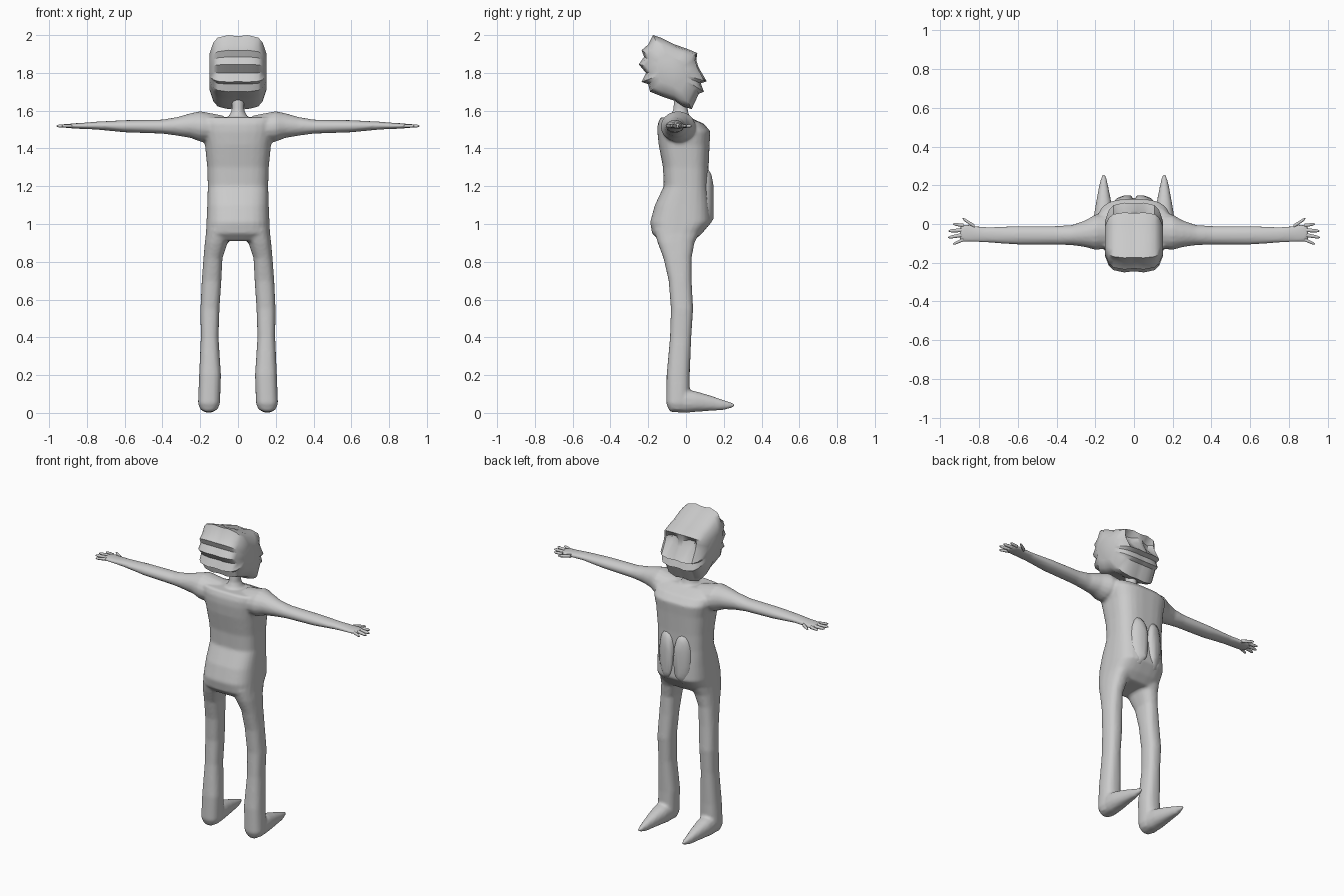
import bpy, bmesh, math

AX = {'x': (0, 1, 2), 'y': (1, 0, 2), 'z': (2, 0, 1)}


def finish(name, bm, angle=40):
    bmesh.ops.recalc_face_normals(bm, faces=bm.faces)
    me = bpy.data.meshes.new(name)
    bm.to_mesh(me)
    bm.free()
    ob = bpy.data.objects.new(name, me)
    bpy.context.collection.objects.link(ob)
    bpy.ops.object.select_all(action='DESELECT')
    bpy.context.view_layer.objects.active = ob
    ob.select_set(True)
    bpy.ops.object.shade_smooth_by_angle(angle=math.radians(angle))
    return ob


def skin(bm, rings):
    vs = [[bm.verts.new(p) for p in r] for r in rings]
    n = len(vs[0])
    for a, b in zip(vs, vs[1:]):
        for i in range(n):
            j = (i + 1) % n
            bm.faces.new((a[i], a[j], b[j], b[i]))
    bm.faces.new(vs[0])
    bm.faces.new(vs[-1])


def loft(bm, axis, rows, n=16, power=2.0, mirror=False):
    """Rows: (position on axis, min and max of first other axis, min and max of second)."""
    t, u, v = AX[axis]
    for s in ((1, -1) if mirror else (1,)):
        rings = []
        for pos, u0, u1, v0, v1 in rows:
            ring = []
            for k in range(n):
                a = 2 * math.pi * (k + 0.5) / n
                c, d = math.cos(a), math.sin(a)
                p = [0, 0, 0]
                p[t] = pos
                p[u] = (u0 + u1) / 2 + (u1 - u0) / 2 * math.copysign(abs(c) ** (2 / power), c)
                p[v] = (v0 + v1) / 2 + (v1 - v0) / 2 * math.copysign(abs(d) ** (2 / power), d)
                p[0] *= s
                ring.append(p)
            rings.append(ring)
        skin(bm, rings)


# Body: torso, neck, arms, legs and feet fused into one skin
bm = bmesh.new()
loft(bm, 'z', [
    (0.91, -.15, .15, -.14, .04), (0.95, -.17, .17, -.18, .085), (1.01, -.167, .167, -.19, .135),
    (1.1, -.163, .163, -.165, .13), (1.2, -.16, .16, -.118, .12), (1.3, -.163, .163, -.122, .12),
    (1.42, -.175, .175, -.145, .125), (1.49, -.19, .19, -.152, .13), (1.53, -.195, .195, -.15, .095),
    (1.565, -.19, .19, -.135, .02)], n=28, power=3)
loft(bm, 'z', [(1.5, -.07, .07, -.1, .05), (1.57, -.05, .05, -.085, .02),
               (1.6, -.034, .034, -.07, .01), (1.68, -.034, .034, -.06, .01)])
loft(bm, 'x', [
    (.08, -.12, .05, 1.43, 1.575), (.2, -.135, .05, 1.435, 1.598), (.25, -.12, .02, 1.455, 1.587),
    (.32, -.11, -.005, 1.467, 1.567), (.4, -.107, -.01, 1.478, 1.553), (.6, -.107, -.01, 1.485, 1.55),
    (.75, -.098, -.015, 1.5, 1.542), (.82, -.095, -.008, 1.503, 1.536), (.87, -.095, .002, 1.505, 1.533),
    (.9, -.088, -.01, 1.508, 1.53)], mirror=True)
loft(bm, 'z', [
    (.015, .11, .198, -.09, .01), (.05, .095, .212, -.105, .02), (.2, .09, .206, -.103, .02),
    (.4, .103, .197, -.085, .028), (.55, .098, .199, -.08, .038), (.7, .088, .192, -.092, .03),
    (.82, .082, .183, -.12, .03), (.9, .055, .176, -.15, .045), (.97, .02, .168, -.17, .08)],
     n=18, power=2.5, mirror=True)
loft(bm, 'y', [
    (-.08, .11, .2, .004, .1), (.0, .1, .21, 0, .125), (.05, .105, .207, .005, .115),
    (.12, .118, .195, .01, .095), (.2, .134, .18, .015, .068), (.255, .147, .165, .03, .05)],
     n=14, power=2.3, mirror=True)
body = finish("body", bm)
rm = body.modifiers.new("fuse", 'REMESH')
rm.mode = 'VOXEL'
rm.voxel_size = 0.009
rm.use_smooth_shade = True
sm = body.modifiers.new("soften", 'SMOOTH')
sm.factor = 0.5
sm.iterations = 4

# Belly panel: two low lobes with a crease between them
bm = bmesh.new()
loft(bm, 'y', [(.07, -.003, .115, .965, 1.31), (.115, .0, .108, .985, 1.295),
               (.135, .006, .085, 1.01, 1.26), (.146, .015, .055, 1.03, 1.2)],
     n=18, power=2.4, mirror=True)
finish("belly_panel", bm, 60)

# Fingers and thumbs
bm = bmesh.new()
for x0, y0, x1, y1, r in ((.88, -.008, .935, .0, .009), (.89, -.032, .958, -.036, .010),
                          (.89, -.057, .96, -.07, .010), (.88, -.08, .935, -.104, .009),
                          (.825, -.012, .885, .028, .010)):
    rows = []
    for f, w in ((0, 1.1), (.4, 1), (.8, .85), (1, .35)):
        x, y, q = x0 + (x1 - x0) * f, y0 + (y1 - y0) * f, r * w
        rows.append((x, y - q, y + q, 1.519 - q, 1.519 + q))
    loft(bm, 'x', rows, n=8, mirror=True)
finish("fingers", bm, 60)

# Head: ridged side profile (y, z) swept across x, narrower to the sides
profile = [(-.175, 2.0), (-.13, 1.985), (-.06, 1.95), (.0, 1.93), (.06, 1.905), (.058, 1.87), (.07, 1.83),
           (.11, 1.755), (.078, 1.745), (.095, 1.7), (.068, 1.69), (.03, 1.608), (-.015, 1.622),
           (-.06, 1.652), (-.12, 1.672), (-.19, 1.7), (-.2, 1.74), (-.235, 1.752), (-.212, 1.8),
           (-.25, 1.845), (-.222, 1.885), (-.235, 1.92), (-.2, 1.95)]
half = [(.015, .975), (.05, 1), (.08, .965), (.107, .93), (.13, .8), (.15, .5)]
cy, cz = -.08, 1.81
rings = []
for x, s in [(-x, s) for x, s in reversed(half)] + half:
    ring = []
    for i, (y, z) in enumerate(profile):
        dent = .03 if i in (5, 6) and .04 < abs(x) < .09 else 0   # eye hollows
        ring.append((x, cy + (y - cy) * s - dent, cz + (z - cz) * s))
    rings.append(ring)
bm = bmesh.new()
skin(bm, rings)
finish("head", bm, 35)
